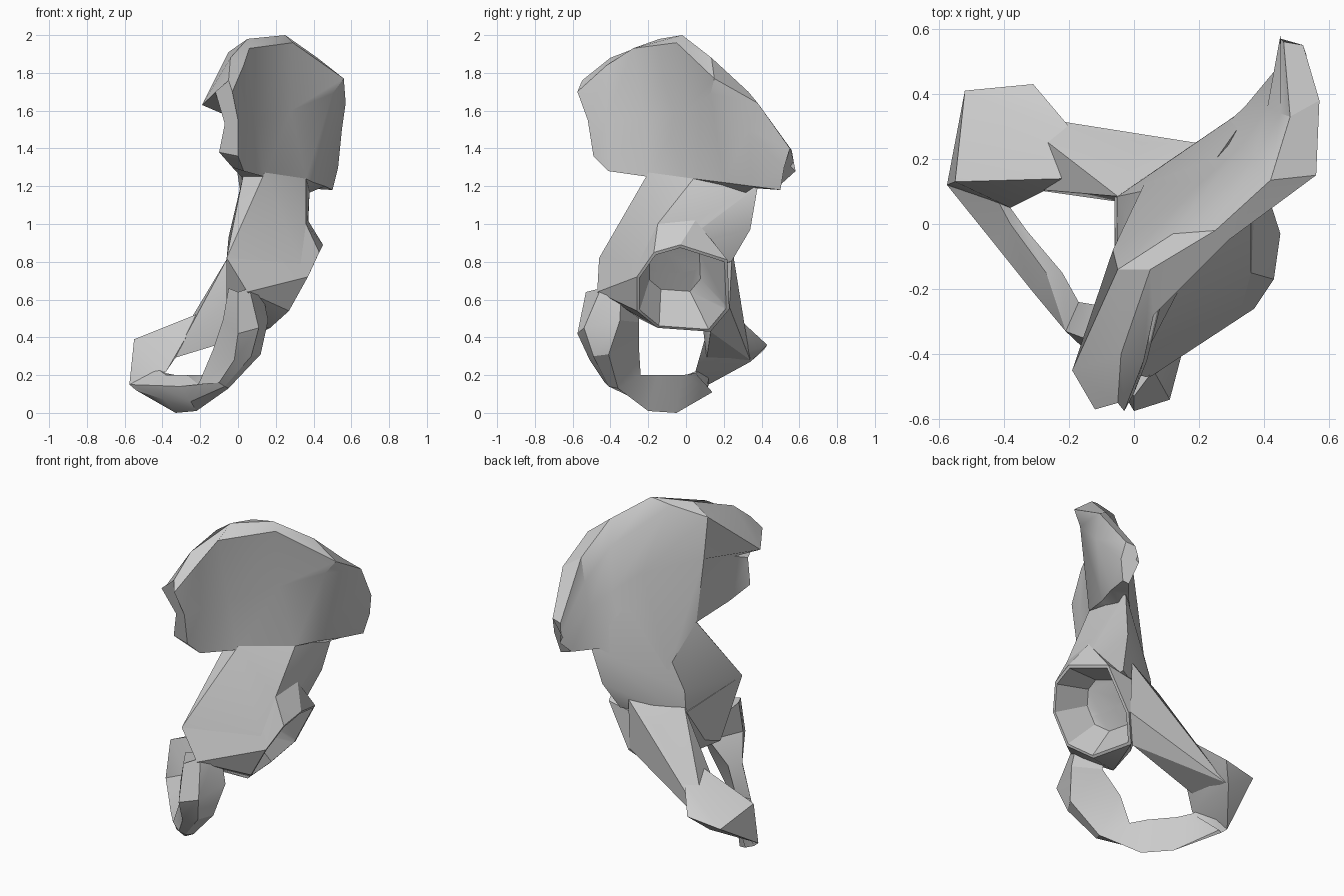
import bpy
import bmesh
from math import radians
from mathutils import Vector

default_cube = bpy.data.objects.get("Cube")
if default_cube:
    bpy.data.objects.remove(default_cube, do_unlink=True)

# One plain bone colour
bone = bpy.data.materials.new("bone_grey")
bone.use_nodes = True
bone.diffuse_color = (0.6, 0.6, 0.6, 1)
bone.node_tree.nodes["Principled BSDF"].inputs["Base Color"].default_value = bone.diffuse_color


def finish(name, bm):
    """Turn a bmesh into a named object in the bone material."""
    bmesh.ops.recalc_face_normals(bm, faces=bm.faces)
    mesh = bpy.data.meshes.new(name)
    bm.to_mesh(mesh)
    bm.free()
    obj = bpy.data.objects.new(name, mesh)
    bpy.context.collection.objects.link(obj)
    mesh.materials.append(bone)
    return obj


def hull(name, points):
    """Faceted solid wrapped around a few corner points."""
    bm = bmesh.new()
    for point in points:
        bm.verts.new(point)
    result = bmesh.ops.convex_hull(bm, input=bm.verts)
    loose = {v for v in result["geom_interior"] if isinstance(v, bmesh.types.BMVert)}
    bmesh.ops.delete(bm, geom=list(loose), context="VERTS")
    return finish(name, bm)


def loft(name, sections):
    """Skin a closed solid through matching cross-sections."""
    bm = bmesh.new()
    rings = [[bm.verts.new(point) for point in section] for section in sections]
    for ring, following in zip(rings, rings[1:]):
        for i in range(len(ring)):
            j = (i + 1) % len(ring)
            bm.faces.new((ring[i], ring[j], following[j], following[i]))
    bm.faces.new(rings[0])
    bm.faces.new(rings[-1])
    return finish(name, bm)


def select_only(obj):
    bpy.ops.object.select_all(action="DESELECT")
    obj.select_set(True)
    bpy.context.view_layer.objects.active = obj


def cut(obj, cutter):
    modifier = obj.modifiers.new("hollow", "BOOLEAN")
    modifier.operation = "DIFFERENCE"
    modifier.solver = "EXACT"
    modifier.object = cutter
    select_only(obj)
    bpy.ops.object.modifier_apply(modifier=modifier.name)


# Wing: each section runs outer bottom, outer middle, crest outer,
# crest top, inner ridge, inner middle, inner bottom
wing = loft("upper_wing", [
    [(0, -.49, 1.36), (0, -.52, 1.55), (-.03, -.575, 1.7), (-.05, -.55, 1.76),
     (-.12, -.57, 1.7), (-.07, -.5, 1.53), (-.1, -.48, 1.38)],
    [(.03, -.41, 1.28), (.04, -.42, 1.55), (.03, -.42, 1.84), (-.04, -.4, 1.88),
     (-.19, -.45, 1.63), (-.05, -.4, 1.57), (-.03, -.38, 1.3)],
    [(.14, -.2, 1.25), (.09, -.22, 1.55), (.06, -.28, 1.93), (.05, -.14, 1.98),
     (-.05, -.14, 1.91), (-.065, -.08, 1.68), (.02, -.13, 1.25)],
    [(.36, .04, 1.24), (.28, 0, 1.6), (.29, -.05, 1.96), (.25, -.02, 2),
     (.12, -.03, 1.98), (.21, .13, 1.6), (.03, .12, 1.05)],
    [(.4, .2, 1.22), (.5, .13, 1.69), (.56, .15, 1.77), (.42, .135, 1.88),
     (.37, .2, 1.75), (.33, .24, 1.5), (.22, .25, 1.1)],
    [(.46, .35, 1.2), (.55, .33, 1.5), (.57, .38, 1.64), (.48, .33, 1.7),
     (.45, .34, 1.56), (.41, .36, 1.42), (.34, .36, 1.19)],
    [(.5, .5, 1.18), (.53, .52, 1.3), (.52, .55, 1.4), (.46, .56, 1.39),
     (.45, .57, 1.33), (.45, .58, 1.28), (.44, .48, 1.19)],
])

# Neck joining the wing to the socket, spreading back into a spine
neck = hull("neck", [
    (.14, -.2, 1.27), (.03, -.12, 1.27), (.36, .04, 1.24), (.38, .38, 1.2),
    (.21, .14, 1.5), (-.06, -.46, .82), (.36, -.15, 1),
    (.37, .05, 1.02), (.33, .34, .97), (.28, .24, .8), (.22, .245, .87),
    (-.05, .085, .93), (-.06, .08, .75), (.36, -.26, .72),
])

# Socket block with its slanted rim
rim = [Vector(p) for p in (
    (.43, -.17, .85), (.45, -.03, .89), (.37, .22, .81), (.23, .23, .55),
    (.13, .13, .43), (.17, -.15, .45), (.27, -.26, .54), (.37, -.26, .72))]
socket = hull("socket_block", rim + [
    Vector(p) for p in (
        (.36, -.15, 1), (.37, .05, 1.02), (-.06, -.46, .82),
        (.05, -.47, .64), (-.06, .08, .8), (-.06, -.1, .56),
        (-.06, -.25, .5), (.05, .22, .75))])

# Upper branch from the socket to the front block
upper_branch = hull("upper_branch", [
    (-.2, .3, .48), (-.2, .14, .53), (-.34, .11, .29), (-.38, .34, .28),
    (-.05, .085, .83), (.03, .25, .74), (.22, .245, .87), (.22, .23, .56),
    (.12, .13, .43), (-.06, .07, .6),
])

# Front block
front_block = hull("front_block", [
    (-.575, .12, .15), (-.55, .13, .39), (-.52, .41, .33), (-.31, .43, .36),
    (-.2, .3, .48), (-.2, .14, .53), (-.38, .05, .22), (-.4, .34, .27),
    (-.34, .1, .29),
])

# Lower loop round the opening: outer side, outer edge, back edge,
# inner edge, inner side
lower_loop = loft("lower_loop", [
    [(.11, -.34, .73), (.06, -.45, .66), (0, -.53, .64), (-.05, -.44, .66), (-.02, -.25, .6)],
    [(.16, -.35, .49), (.11, -.54, .45), (0, -.575, .42), (-.08, -.44, .49), (.02, -.25, .48)],
    [(.12, -.41, .31), (.07, -.49, .3), (-.02, -.51, .28), (-.13, -.36, .34), (-.11, -.25, .36)],
    [(-.05, -.36, .13), (-.07, -.41, .14), (-.1, -.43, .16), (-.21, -.33, .15), (-.17, -.24, .2)],
    [(-.22, -.2, .01), (-.25, -.24, .06), (-.31, -.21, .14), (-.27, -.15, .2), (-.22, -.15, .2)],
    [(-.33, -.05, 0), (-.39, -.08, .07), (-.43, -.06, .145), (-.38, 0, .2), (-.33, -.02, .2)],
    [(-.5, .14, .11), (-.54, .11, .12), (-.575, .12, .15), (-.45, .13, .25), (-.38, .05, .21)],
])

# Hollow out the socket with a tapered cutter set square to the rim
centre = sum(rim, Vector()) / len(rim)
axis = Vector((.81, .17, -.56)).normalized()
mouth = [centre + (p - centre) * .99 + axis * .03 for p in rim]
floor = [centre + (p - centre) * .55 - axis * .2 for p in rim]
cutter = hull("socket_cutter", mouth + floor)
cutter.hide_render = True
for part in (socket, neck, upper_branch):
    cut(part, cutter)
bpy.data.objects.remove(cutter, do_unlink=True)

# Soft shading with crisp ridges
for part in (wing, neck, socket, upper_branch, front_block, lower_loop):
    select_only(part)
    bpy.ops.object.shade_smooth_by_angle(angle=radians(30))
